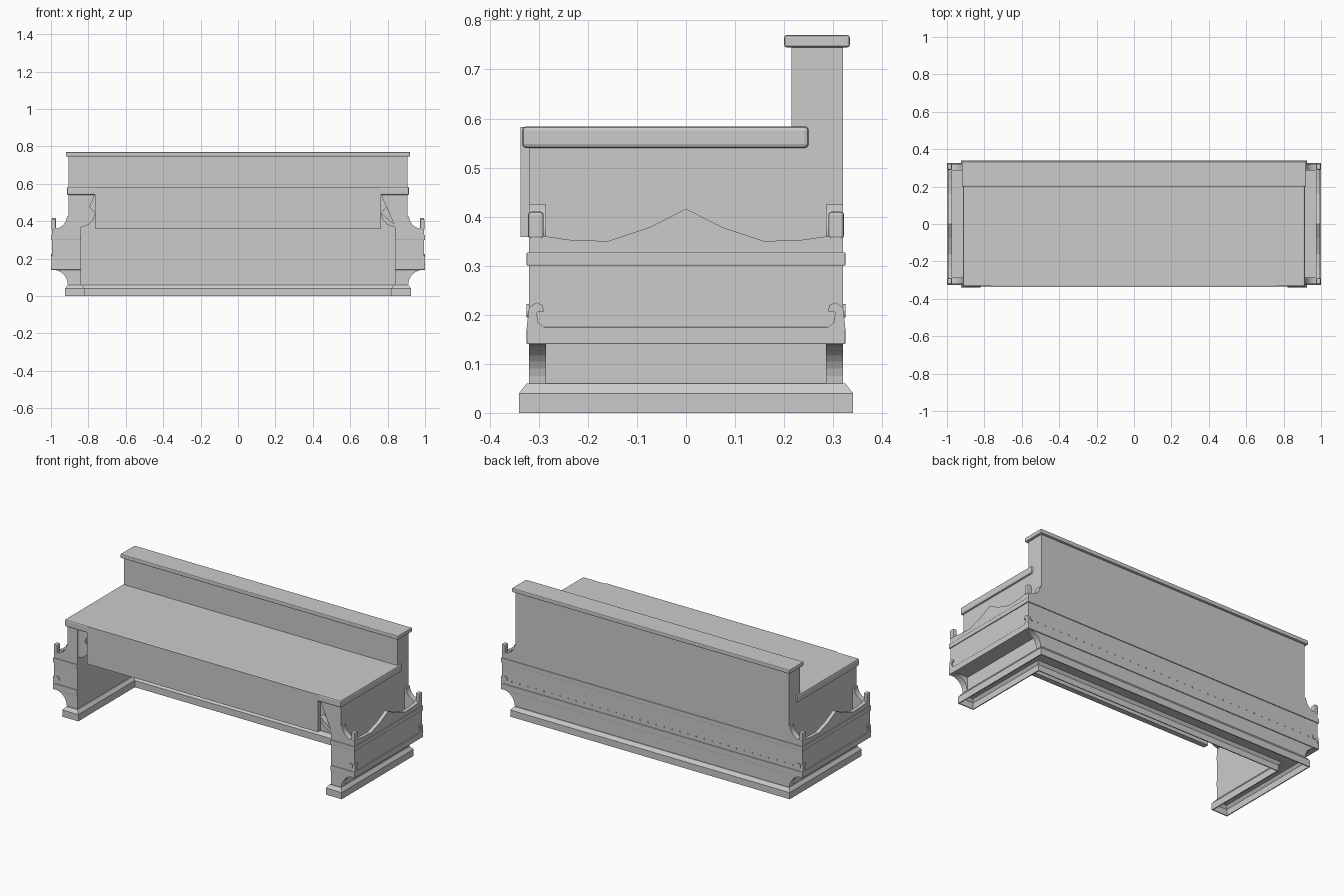
import bpy, bmesh, math
from mathutils import Vector

if "Cube" in bpy.data.objects:
    bpy.data.objects.remove(bpy.data.objects["Cube"], do_unlink=True)

grey = bpy.data.materials.new("plain_grey")
grey.use_nodes = True
GREY = (0.6, 0.6, 0.6, 1)
grey.diffuse_color = GREY
grey.node_tree.nodes["Principled BSDF"].inputs["Base Color"].default_value = GREY


def finish(name, bm, bevel=0, segments=2):
    bmesh.ops.recalc_face_normals(bm, faces=bm.faces)
    mesh = bpy.data.meshes.new(name)
    bm.to_mesh(mesh)
    bm.free()
    mesh.materials.append(grey)
    ob = bpy.data.objects.new(name, mesh)
    bpy.context.collection.objects.link(ob)
    if bevel:
        mod = ob.modifiers.new("bevel", "BEVEL")
        mod.width, mod.segments = bevel, segments
    return ob


def box(name, x, y, z, bevel=0):
    bm = bmesh.new()
    bmesh.ops.create_cube(bm, size=1)
    lo, hi = zip(x, y, z)
    for v in bm.verts:
        v.co = [a + (c + 0.5) * (b - a) for a, b, c in zip(lo, hi, v.co)]
    return finish(name, bm, bevel)


def prism(name, points, axis, a, b, bevel=0):
    """Extrude a profile along x (points are y, z) or y (points are x, z)."""
    bm = bmesh.new()
    place = (lambda p, d: (d, *p)) if axis == "x" else (lambda p, d: (p[0], d, p[1]))
    face = bm.faces.new([bm.verts.new(place(p, a)) for p in points])
    ext = bmesh.ops.extrude_face_region(bm, geom=[face])["geom"]
    shift = Vector((b - a, 0, 0)) if axis == "x" else Vector((0, b - a, 0))
    bmesh.ops.translate(bm, vec=shift, verts=[g for g in ext if isinstance(g, bmesh.types.BMVert)])
    return finish(name, bm, bevel)


def arc(cx, cz, rx, rz, start, end, n=8):
    out = []
    for i in range(n + 1):
        t = math.radians(start + (end - start) * i / n)
        out.append((cx + rx * math.cos(t), cz + rz * math.sin(t)))
    return out


# U-shaped hollow plinth with a chamfered top edge
def u_outline(e):
    ox, ix, y = 0.905 + e, 0.84 - e, 0.32 + e
    iy = 0.215 - e
    return [(-ox, -y), (-ox, y), (ox, y), (ox, -y), (ix, -y), (ix, iy), (-ix, iy), (-ix, -y)]


bm = bmesh.new()
rings = [[bm.verts.new((x, y, z)) for x, y in u_outline(e)]
         for z, e in ((0, 0.02), (0.04, 0.02), (0.06, 0.005))]
for r0, r1 in zip(rings, rings[1:]):
    for i in range(len(r0)):
        j = (i + 1) % len(r0)
        bm.faces.new((r0[i], r0[j], r1[j], r1[i]))
bm.faces.new(rings[-1])
plinth = finish("plinth", bm)
shell = plinth.modifiers.new("shell", "SOLIDIFY")
shell.thickness, shell.offset = 0.008, -1

# Main body
box("back_wall", (-0.905, 0.905), (0.215, 0.32), (0.058, 0.746))
box("back_cap", (-0.92, 0.92), (0.2, 0.334), (0.745, 0.77), 0.005)
box("counter_top", (-0.915, 0.915), (-0.334, 0.25), (0.54, 0.584), 0.008)
box("front_apron", (-0.765, 0.765), (-0.337, -0.305), (0.358, 0.583))

# Strips around the back
box("back_upper_strip", (-1, 1), (0.315, 0.325), (0.3, 0.327), 0.002)
box("back_lower_strip", (-1, 1), (0.315, 0.325), (0.14, 0.175), 0.002)

# Rivets along the back
bm = bmesh.new()
count = 36
for i in range(count):
    ret = bmesh.ops.create_icosphere(bm, subdivisions=1, radius=0.004)
    bmesh.ops.translate(bm, vec=(-0.93 + 1.86 * i / (count - 1), 0.32, 0.2), verts=ret["verts"])
finish("back_rivets", bm)

# Rising curve of the scalloped bin front, from one end to the other
half = [(0.32, 0.365), (0.24, 0.353), (0.16, 0.35), (0.075, 0.378)]
scallop = [(-y, z) for y, z in half] + [(0, 0.416)] + half[::-1]

for s, side in ((1, "left"), (-1, "right")):
    def span(a, b):
        return tuple(sorted((s * a, s * b)))

    box(side + "_wall", span(0.84, 0.905), (-0.32, 0.25), (0.058, 0.545))

    # Corner bracket between the wall and the apron
    curve = arc(0.765, 0.37, 0.075, 0.075, 0, 90)[::-1]
    curve = [(1.605 - x, 0.815 - z) for x, z in curve][::-1]
    prism(side + "_corner_bracket",
          [(s * x, z) for x, z in [(0.765, 0.542), *curve[::-1], (0.85, 0.37), (0.85, 0.542)]],
          "y", -0.315, -0.28)

    # Side bin: scalloped panel, floor and shaped end boards
    prism(side + "_bin_panel", [(-0.32, 0.14), *scallop, (0.32, 0.14)], "x", s * 0.973, s * 0.995)
    box(side + "_bin_floor", span(0.9, 0.98), (-0.3, 0.3), (0.142, 0.155))
    lower = arc(0.99, 0.06, 0.08, 0.08, 180, 90)
    upper = arc(0.985, 0.425, 0.07, 0.065, 270, 180)
    board = [(0.89, 0.06), *lower, (0.995, 0.14), (0.995, 0.36), *upper, (0.89, 0.425)]
    for f, end in ((-1, "front"), (1, "back")):
        prism(f"{side}_{end}_end_board", [(s * x, z) for x, z in board], "y", f * 0.285, f * 0.32)
        # Small post at the outer corner
        box(f"{side}_{end}_corner_post", span(0.973, 0.998), sorted((f * 0.29, f * 0.322)),
            (0.355, 0.41), 0.006)
        # Scroll rising from the lower strip
        scroll = [(f * 0.325, 0.17), (f * 0.283, 0.17), (f * 0.302, 0.185), (f * 0.304, 0.205),
                  (f * 0.29, 0.206), (f * 0.292, 0.22), (f * 0.305, 0.225), (f * 0.32, 0.215)]
        prism(f"{side}_{end}_scroll", scroll, "x", s * 0.99, s * 1.0)
        knob = [(s * x, z) for x, z in arc(0.972, 0.208, 0.014, 0.014, 0, 330, 11)]
        prism(f"{side}_{end}_scroll_knob", knob, "y", f * 0.315, f * 0.325)

    # Strips around the bin
    for name, z in (("upper_strip", (0.3, 0.327)), ("lower_strip", (0.14, 0.175))):
        box(f"{side}_{name}", span(0.985, 1.0), (-0.325, 0.325), z, 0.002)
        box(f"{side}_front_{name}", span(0.84, 1.0), (-0.325, -0.315), z, 0.002)
